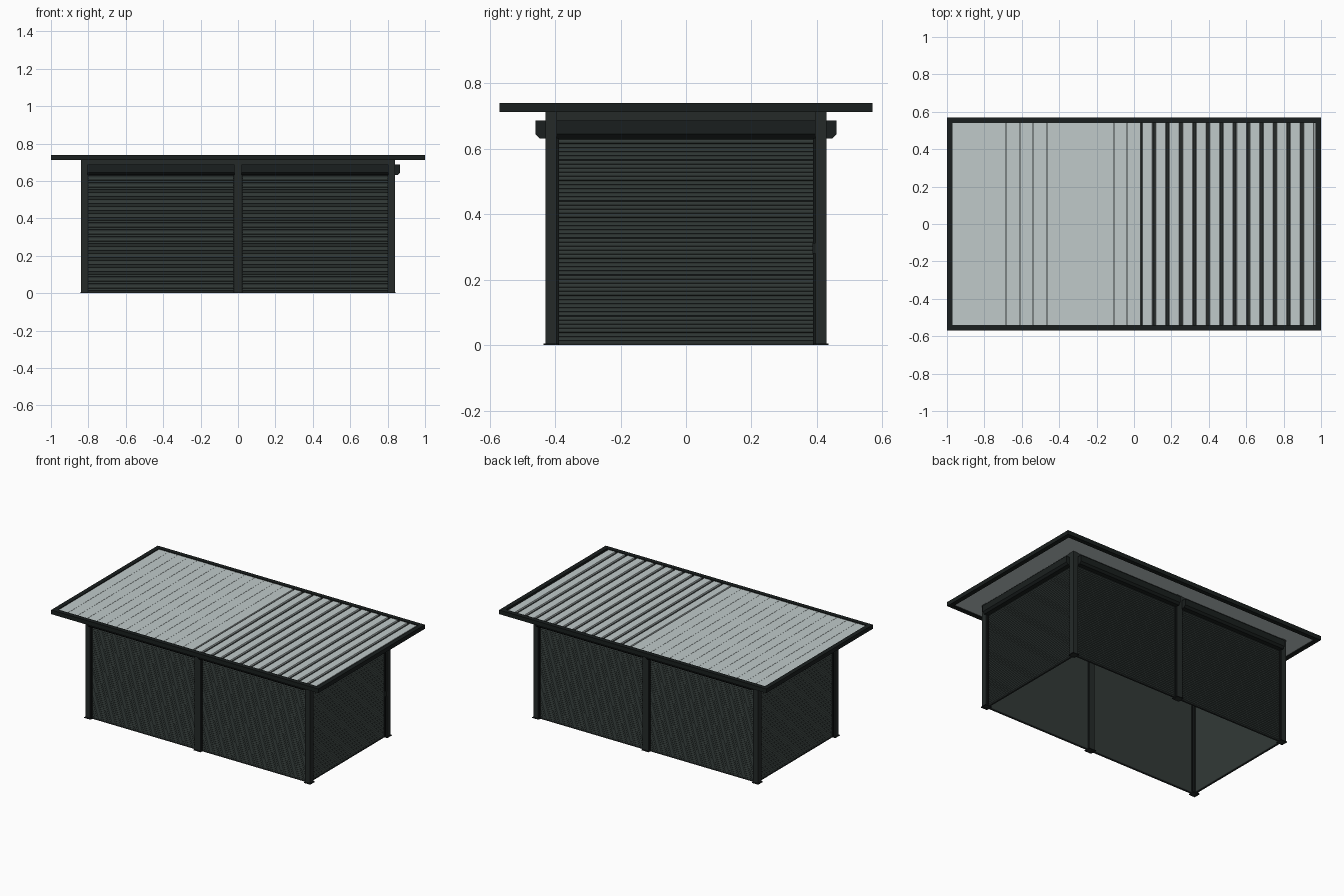
import bpy, bmesh, math
from mathutils import Matrix

if "Cube" in bpy.data.objects:
    bpy.data.objects.remove(bpy.data.objects["Cube"])


def material(name, r, g, b):
    m = bpy.data.materials.new(name)
    m.diffuse_color = (r, g, b, 1)
    m.use_nodes = True
    m.node_tree.nodes["Principled BSDF"].inputs["Base Color"].default_value = m.diffuse_color
    return m


FRAME = material("frame_black", 0.010, 0.0135, 0.013)
POST = material("post_charcoal", 0.018, 0.023, 0.022)
SCREEN = material("screen_slate", 0.031, 0.041, 0.038)
GUIDE = material("guide_black", 0.007, 0.009, 0.009)
LOUVRE = material("louvre_light_grey", 0.53, 0.59, 0.59)


def finish(bm, name, mat):
    bmesh.ops.recalc_face_normals(bm, faces=bm.faces)
    me = bpy.data.meshes.new(name)
    bm.to_mesh(me)
    bm.free()
    me.materials.append(mat)
    ob = bpy.data.objects.new(name, me)
    bpy.context.collection.objects.link(ob)
    return ob


def boxes(name, mat, spans):
    """One object made of boxes given as (x0, x1, y0, y1, z0, z1)."""
    bm = bmesh.new()
    for x0, x1, y0, y1, z0, z1 in spans:
        m = Matrix.Translation(((x0 + x1) / 2, (y0 + y1) / 2, (z0 + z1) / 2))
        m = m @ Matrix.Diagonal((x1 - x0, y1 - y0, z1 - z0, 1))
        bmesh.ops.create_cube(bm, size=1, matrix=m)
    return finish(bm, name, mat)


def extrude(name, mat, profile, length, place):
    """Closed (y, z) profile swept along local x, centred, then placed."""
    bm = bmesh.new()
    ends = [[bm.verts.new((s * length / 2, y, z)) for y, z in profile] for s in (-1, 1)]
    a, b = ends
    n = len(profile)
    for i in range(n):
        j = (i + 1) % n
        bm.faces.new((a[i], a[j], b[j], b[i]))
    bm.faces.new(a)
    bm.faces.new(b[::-1])
    bm.transform(place)
    return finish(bm, name, mat)


# Roof frame
boxes("roof_frame", FRAME, [
    (-1, 1, -0.57, -0.54, 0.712, 0.74), (-1, 1, 0.54, 0.57, 0.712, 0.74),
    (-1, -0.97, -0.54, 0.54, 0.712, 0.74), (0.97, 1, -0.54, 0.54, 0.712, 0.74)])

# Roof deck below the louvres
boxes("roof_deck", LOUVRE, [(-0.97, 0.97, -0.54, 0.54, 0.718, 0.723)])

# Louvres: closed on the left half, opened on the right half
pitch = 1.94 / 27
rotate_y = Matrix.Rotation(math.radians(90), 4, 'Z')
for k in range(27):
    x = -0.97 + (k + 0.5) * pitch
    gap = 0.0007 if k < 14 else 0.0075
    low = pitch / 2 - gap
    top = low - (0 if k < 14 else 0.003)
    prof = [(-low, 0.723), (low, 0.723), (top, 0.735), (-top, 0.735)]
    extrude(f"louvre_{k + 1}", LOUVRE, prof, 1.08, Matrix.Translation((x, 0, 0)) @ rotate_y)
boxes("louvre_gaps", POST, [
    (-0.97 + k * pitch - 0.0075, -0.97 + k * pitch + 0.0075, -0.54, 0.54, 0.7225, 0.7265)
    for k in range(14, 27)])

# Posts with base plates
posts, plates = [], []
for x, w in ((-0.8225, 0.0175), (0, 0.02), (0.8225, 0.0175)):
    for y in (-0.4125, 0.4125):
        posts.append((x - w, x + w, y - 0.0175, y + 0.0175, 0, 0.715))
        plates.append((x - w - 0.006, x + w + 0.006, y - 0.0235, y + 0.0235, 0, 0.005))
boxes("posts", POST, posts)
boxes("post_base_plates", FRAME, plates)

# Top beams between the posts
boxes("top_beams", POST, [
    (-0.81, 0.81, -0.425, -0.40, 0.685, 0.716), (-0.81, 0.81, 0.40, 0.425, 0.685, 0.716),
    (-0.835, -0.81, -0.40, 0.40, 0.635, 0.716), (0.81, 0.835, -0.40, 0.40, 0.685, 0.716)])

# Ribbed blind profile (outside towards -y)
TOP, RIBS = 0.64, 51
step = TOP / RIBS
ribbed = [(0.004, 0.0), (0.004, TOP)]
for i in range(RIBS, 0, -1):
    z = i * step
    ribbed += [(-0.002, z), (-0.004, z - 0.25 * step), (-0.004, z - 0.85 * step)]
ribbed.append((-0.002, 0))
# Blind box profile with chamfered lower outer edge
cassette = [(0.012, 0.632), (0.012, 0.687), (-0.048, 0.687), (-0.048, 0.645), (-0.035, 0.632)]


def bay(name, place, length, outer_box):
    """Blind, side guides, bottom rail and cassette; origin on the wall line."""
    extrude(name + "_blind", SCREEN, ribbed, length, place)
    if outer_box:
        extrude(name + "_blind_box", FRAME, cassette, length, place)
    h = length / 2
    parts = boxes(name + "_guides", GUIDE, [
        (s * h - 0.007, s * h + 0.007, -0.012, 0.008, 0, 0.633) for s in (-1, 1)])
    parts.data.transform(place)
    rail = boxes(name + "_bottom_rail", POST, [(-h, h, -0.006, 0.006, 0, 0.008)])
    rail.data.transform(place)


for side, angle in (("front", 0), ("back", 180)):
    turn = Matrix.Rotation(math.radians(angle), 4, 'Z')
    for label, x in (("a", -0.4125), ("b", 0.4125)):
        bay(f"{side}_{label}", turn @ Matrix.Translation((x, -0.412, 0)), 0.785, True)
for side, angle in (("right", 90), ("left", -90)):
    turn = Matrix.Rotation(math.radians(angle), 4, 'Z')
    bay(side, turn @ Matrix.Translation((0, -0.818, 0)), 0.79, side == "right")

# Small handle on the right guide
boxes("blind_handle", FRAME, [(0.828, 0.838, 0.386, 0.398, 0.28, 0.312)])
